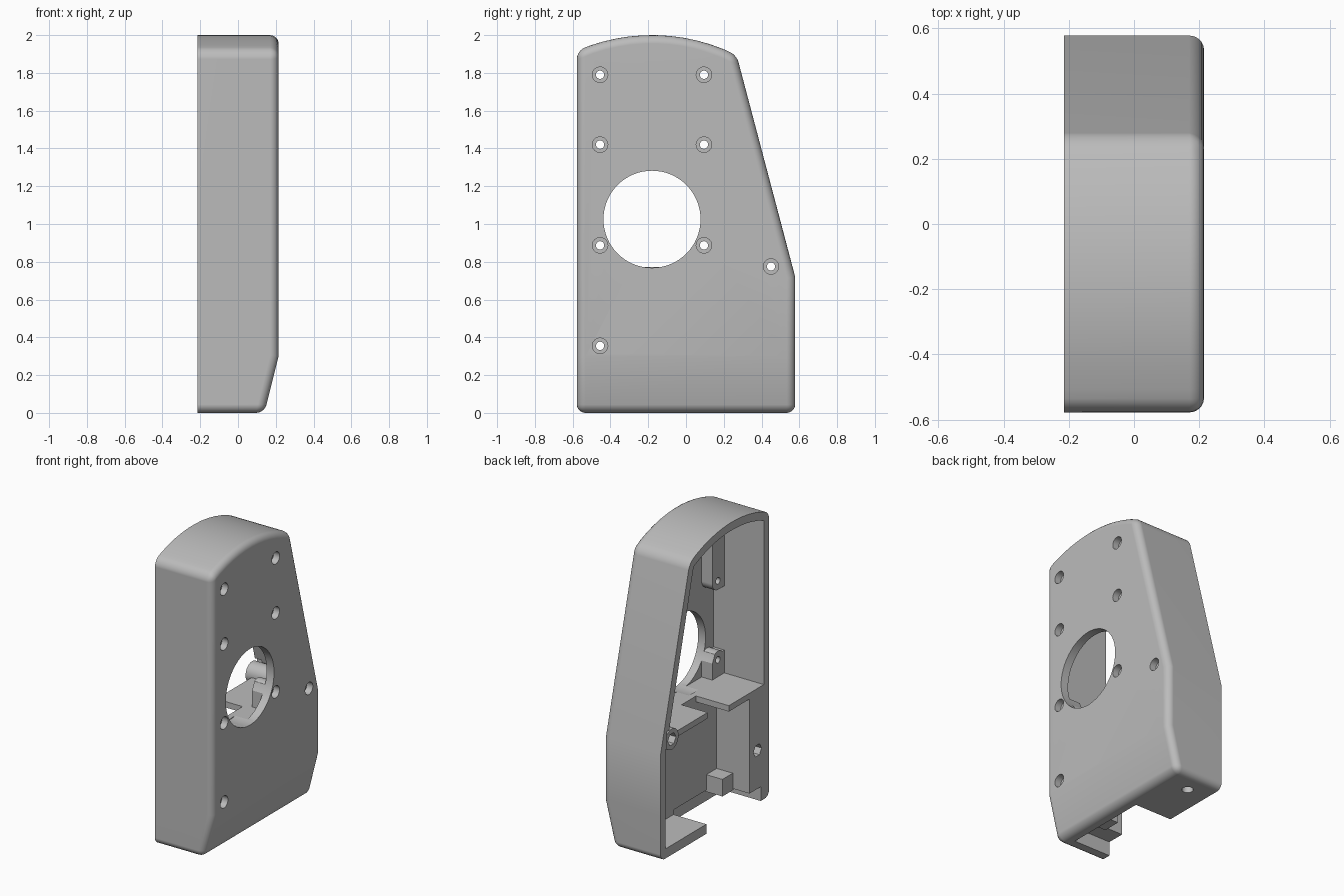
import bpy, bmesh, math
from mathutils import Matrix

default = bpy.data.objects.get("Cube")
if default:
    bpy.data.objects.remove(default)

grey = bpy.data.materials.new("plain grey")
grey.use_nodes = True
grey.diffuse_color = (0.5, 0.5, 0.5, 1)
grey.node_tree.nodes["Principled BSDF"].inputs["Base Color"].default_value = (0.5, 0.5, 0.5, 1)

HALF_X, HALF_Y, WALL = 0.215, 0.578, 0.055
SHELF, OPEN = 0.773, -0.4


def make(name, bm):
    bmesh.ops.recalc_face_normals(bm, faces=bm.faces[:])
    mesh = bpy.data.meshes.new(name)
    bm.to_mesh(mesh)
    bm.free()
    mesh.materials.append(grey)
    obj = bpy.data.objects.new(name, mesh)
    bpy.context.collection.objects.link(obj)
    return obj


def prism(points, x0, x1):
    """Side outline (y, z) extruded along x."""
    bm = bmesh.new()
    face = bm.faces.new([bm.verts.new((x0, y, z)) for y, z in points])
    new = bmesh.ops.extrude_face_region(bm, geom=[face])["geom"]
    bmesh.ops.translate(bm, vec=(x1 - x0, 0, 0),
                        verts=[v for v in new if isinstance(v, bmesh.types.BMVert)])
    return bm


def box(name, x0, x1, y0, y1, z0, z1):
    return make(name, prism([(y0, z0), (y1, z0), (y1, z1), (y0, z1)], x0, x1))


def rod(name, x0, x1, y, z, r, sides=32):
    ring = [(y + r * math.cos(2 * math.pi * i / sides),
             z + r * math.sin(2 * math.pi * i / sides)) for i in range(sides)]
    return make(name, prism(ring, x0, x1))


def outline(inset, bottom):
    """Housing side outline with arched top and sloped back."""
    radius = 1.0 - inset
    y0, y1 = inset - HALF_Y, 0.268 - 0.77 * inset
    pts = [(y0, bottom), (HALF_Y - inset, bottom)]
    if bottom < 0.7:
        pts.append((HALF_Y - inset, 0.72))
    else:
        pts[1] = (HALF_Y - inset - 0.26 * (bottom - 0.71), bottom)
    steps = 12
    for i in range(steps + 1):
        y = y1 + (y0 - y1) * i / steps
        pts.append((y, 1.0 + math.sqrt(radius ** 2 - (y + 0.18) ** 2)))
    return pts


def combine(target, tool, operation="DIFFERENCE"):
    mod = target.modifiers.new("boolean", "BOOLEAN")
    mod.operation = operation
    mod.solver = "EXACT"
    mod.object = tool
    bpy.context.view_layer.objects.active = target
    bpy.ops.object.modifier_apply(modifier=mod.name)
    bpy.data.objects.remove(tool)


# Outer body: arched slab, lower outside face slanted, outer rim rounded
bm = prism(outline(0, 0), -HALF_X, HALF_X)
bmesh.ops.bisect_plane(bm, geom=bm.verts[:] + bm.edges[:] + bm.faces[:],
                       plane_co=(0, 0, 0.3), plane_no=(0, 0, 1))
for v in bm.verts:
    if v.co.x > 0 and v.co.z < 0.29:
        v.co.x -= (0.3 - v.co.z) * 0.25
bmesh.ops.recalc_face_normals(bm, faces=bm.faces[:])
rim = []
for e in bm.edges:
    a, b = e.verts
    outer = a.co.x > 0 and b.co.x > 0
    facing = sum(f.normal.x > 0.5 for f in e.link_faces)
    along_x = abs(a.co.x - b.co.x) > 0.2
    corner = along_x and (a.co.z < 0.01 or e.calc_face_angle(0) > 0.8)
    if (outer and facing == 1) or corner:
        rim.append(e)
bmesh.ops.bevel(bm, geom=rim, offset=0.045, segments=5, profile=0.5,
                affect="EDGES", clamp_overlap=True)
housing = make("housing_shell", bm)

# Upper and lower cavities, leaving the shelf and the screw column
combine(housing, make("upper_cavity", prism(outline(WALL, SHELF), OPEN, HALF_X - WALL)))
for cut in [
    ("lower_cavity", OPEN, 0.03, -0.37, HALF_Y - WALL, 0.065, SHELF - 0.04),
    ("shelf_slot", OPEN, 0.03, -0.15, 0.005, 0.7, 0.85),
    ("shelf_trim", OPEN, -0.165, 0.0, 0.51, 0.7, 0.85),
    ("bottom_opening", OPEN, 0.06, -0.49, 0.09, -0.1, 0.096),
]:
    combine(housing, box(*cut))

# Screw bosses on the inside of the side plate
inner, face = HALF_X - WALL + 0.02, 0.08
for y, y0, y1 in [(-0.455, -0.54, -0.395), (0.095, 0.035, 0.155)]:
    combine(housing, box("upper_boss", face, inner, y0, y1, 1.42, 1.79), "UNION")
    combine(housing, box("lower_boss", face, inner, y0, y1, 0.75, 0.887), "UNION")
    for z in (1.79, 1.42, 0.887):
        combine(housing, rod("boss_end", face, inner, y, z, 0.06), "UNION")
        if y < 0:
            combine(housing, box("boss_web", face, inner, y0, y, z - 0.06, z + 0.04), "UNION")
combine(housing, rod("back_boss", -0.21, inner, 0.45, 0.775, 0.07), "UNION")
combine(housing, box("cable_stop", -0.09, 0.045, -0.38, -0.26, 0.085, 0.2), "UNION")

# Large round opening
combine(housing, rod("round_opening", 0.07, 0.4, -0.18, 1.025, 0.257, 64))

# Counterbored screw holes, with nut pockets on the long ones
screws = [(y, z) for y in (-0.455, 0.095) for z in (1.79, 1.42, 0.887)]
long_screws = [(0.45, 0.775), (-0.455, 0.355)]
for y, z in screws + long_screws:
    combine(housing, rod("screw_hole", OPEN if (y, z) in long_screws else 0.0, 0.4, y, z, 0.022, 24))
    combine(housing, rod("counterbore", HALF_X - 0.045, 0.4, y, z, 0.041))
for y, z in long_screws:
    combine(housing, rod("nut_pocket", OPEN, -0.12, y, z, 0.043, 6))

# Round hole through the floor
bm = bmesh.new()
bmesh.ops.create_cone(bm, cap_ends=True, segments=32, radius1=0.035, radius2=0.035,
                      depth=0.3, matrix=Matrix.Translation((-0.063, 0.434, 0)))
combine(housing, make("floor_hole", bm))

# Smooth curved areas, keep edges crisp
bpy.ops.object.select_all(action="DESELECT")
housing.select_set(True)
bpy.context.view_layer.objects.active = housing
bpy.ops.object.shade_smooth_by_angle(angle=math.radians(25))
weighted = housing.modifiers.new("weighted_normals", "WEIGHTED_NORMAL")
weighted.keep_sharp = True
